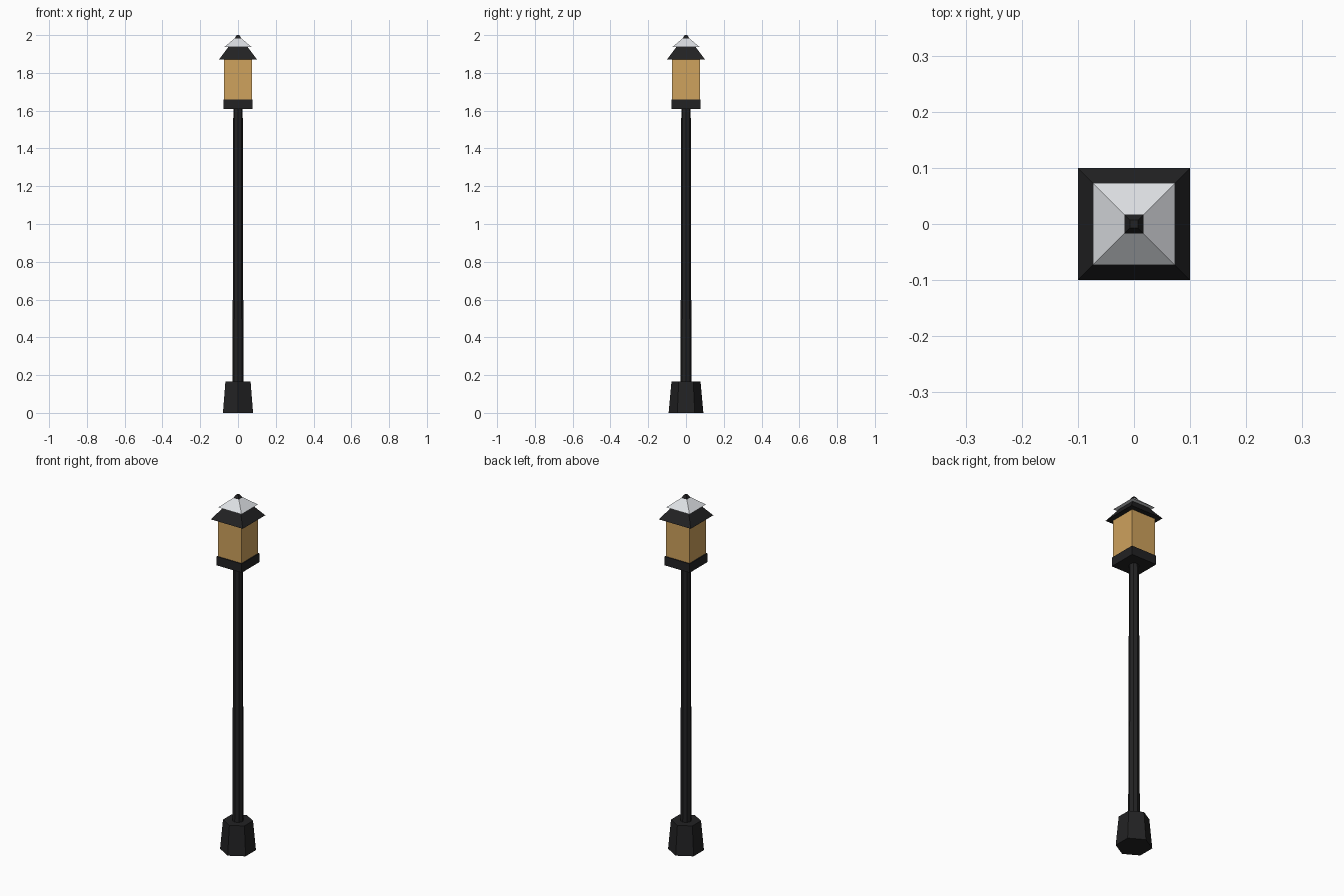
import bpy
import math

cube = bpy.data.objects.get("Cube")
if cube:
    bpy.data.objects.remove(cube, do_unlink=True)


def make_material(name, colour):
    mat = bpy.data.materials.new(name)
    mat.use_nodes = True
    mat.diffuse_color = (*colour, 1)
    mat.node_tree.nodes["Principled BSDF"].inputs["Base Color"].default_value = (*colour, 1)
    return mat


black = make_material("black iron", (0.016, 0.016, 0.017))
amber = make_material("amber glass", (0.62, 0.36, 0.11))
pale = make_material("pale metal", (0.72, 0.74, 0.77))


def frustum(name, sides, z0, z1, r0, r1, mat):
    """Tapered prism; for four sides the radii are half widths."""
    square = sides == 4
    k = math.sqrt(2) if square else 1
    bpy.ops.mesh.primitive_cone_add(
        vertices=sides, radius1=r0 * k, radius2=r1 * k, depth=z1 - z0,
        location=(0, 0, (z0 + z1) / 2),
        rotation=(0, 0, math.pi / 4 if square else 0))
    obj = bpy.context.object
    obj.name = name
    obj.data.materials.append(mat)
    return obj


# Post
frustum("base", 6, 0, 0.165, 0.092, 0.077, black)
frustum("pole", 8, 0.16, 1.615, 0.029, 0.025, black)

# Lantern
frustum("lantern_tray", 4, 1.61, 1.66, 0.078, 0.078, black)
frustum("lantern_glass", 4, 1.66, 1.875, 0.073, 0.073, amber)

# Roof
frustum("lower_roof", 4, 1.872, 1.938, 0.1, 0.05, black)
frustum("upper_roof", 4, 1.936, 1.986, 0.073, 0.014, pale)
frustum("finial", 4, 1.982, 2.0, 0.018, 0.007, black)
